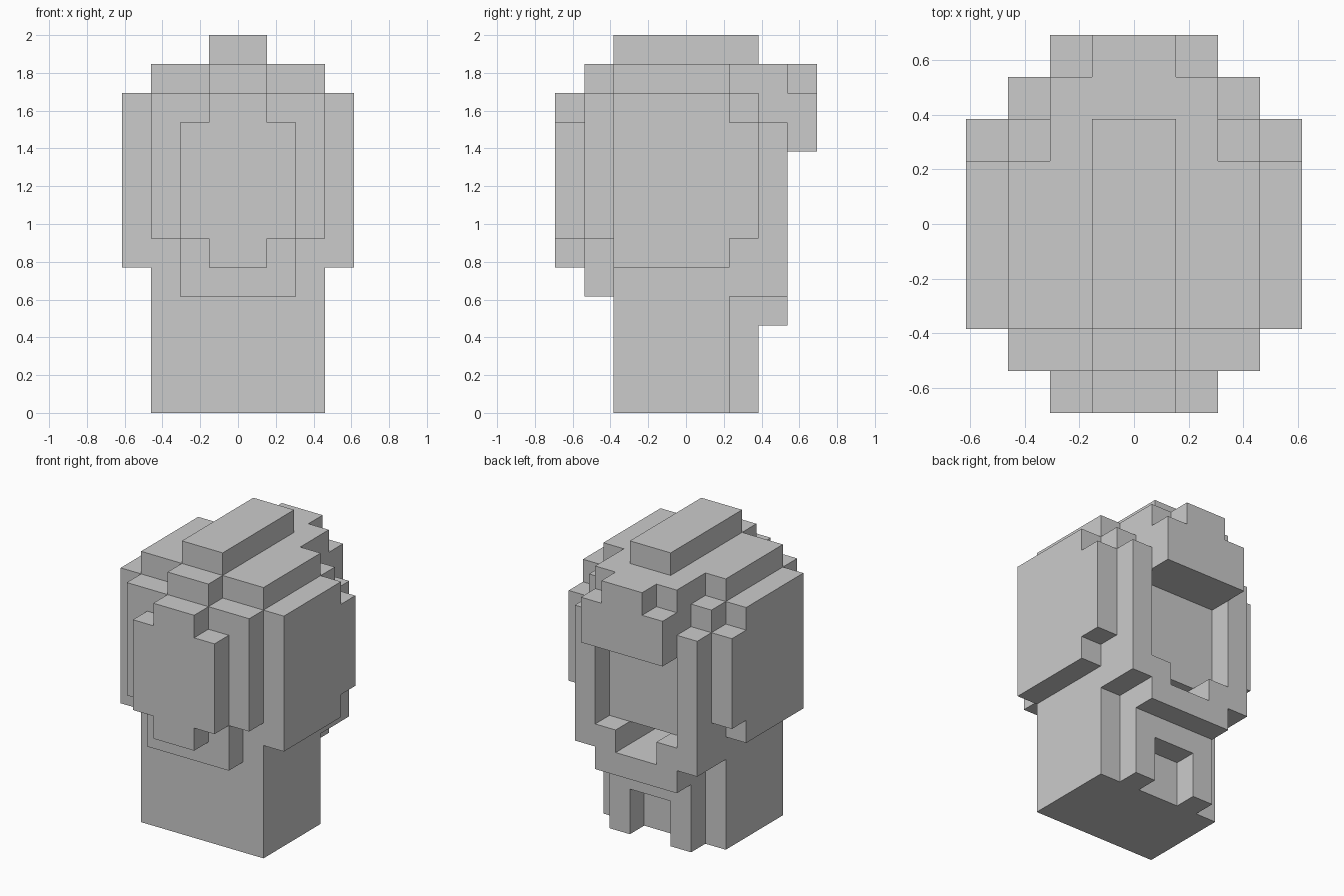
import bpy, bmesh
from mathutils import Vector

if "Cube" in bpy.data.objects:
    bpy.data.objects.remove(bpy.data.objects["Cube"])

U = 2 / 13          # one block
cells = {}          # (x, y, z) block -> part name


def fill(part, half, y0, y1, z0, z1, inner=0):
    """Mirrored block run: x from inner to half on both sides (part=None carves)."""
    for i in range(inner, half):
        for x in (i, -i - 1):
            for y in range(y0, y1):
                for z in range(z0, z1):
                    if part:
                        cells[x, y, z] = part
                    else:
                        cells.pop((x, y, z), None)


# neck column with a rear strip and arched notch
fill("neck", 3, 2, 6, 0, 4)
fill("neck", 2, 6, 7, 0, 4)
fill(None, 1, 6, 7, 0, 2)

# head core, stepped at the upper rear corners
fill("head", 3, 2, 6, 4, 12)
fill("head", 3, 6, 7, 4, 11)
fill("head", 2, 6, 7, 11, 12)

# raised frame around the opening, with chin lip
fill("face_frame", 3, 7, 8, 4, 10)
fill("face_frame", 2, 7, 8, 9, 12)
fill("face_frame", 2, 7, 8, 3, 4)
fill(None, 2, 7, 8, 5, 9)
fill(None, 1, 5, 8, 4, 5)

# visor over the opening
fill("visor", 2, 8, 9, 9, 11)
fill("visor", 1, 8, 9, 11, 12)

# side plates
fill("side_plate", 4, 2, 6, 5, 11, inner=3)
fill("side_plate", 4, 6, 7, 6, 10, inner=3)

# two layers on the front
fill("front_inner_layer", 3, 1, 2, 6, 11)
fill("front_inner_layer", 2, 1, 2, 4, 6)
fill("front_inner_layer", 1, 1, 2, 11, 12)
fill("front_outer_layer", 2, 0, 1, 6, 10)
fill("front_outer_layer", 1, 0, 1, 5, 11)

# top ridge
fill("top_ridge", 1, 2, 7, 12, 13)


def build(part):
    """Make one object from the exposed block sides of a part."""
    bm = bmesh.new()
    verts = {}

    def vert(p):
        key = tuple(round(c) for c in p)
        if key not in verts:
            verts[key] = bm.verts.new((key[0] * U, (key[1] - 4.5) * U, key[2] * U))
        return verts[key]

    for cell, name in cells.items():
        if name != part:
            continue
        for axis in range(3):
            for side in (0, 1):
                near = list(cell)
                near[axis] += 2 * side - 1
                if tuple(near) in cells:
                    continue
                a, b = Vector((0, 0, 0)), Vector((0, 0, 0))
                a[(axis + 1) % 3] = b[(axis + 2) % 3] = 1
                o = Vector(cell)
                o[axis] += side
                quad = [o, o + a, o + a + b, o + b]
                bm.faces.new([vert(p) for p in (quad if side else quad[::-1])])
    # merge flat areas into large faces
    bmesh.ops.dissolve_limit(bm, angle_limit=0.01, verts=bm.verts[:], edges=bm.edges[:])
    mesh = bpy.data.meshes.new(part)
    bm.to_mesh(mesh)
    bm.free()
    bpy.context.collection.objects.link(bpy.data.objects.new(part, mesh))


for part in sorted(set(cells.values())):
    build(part)
